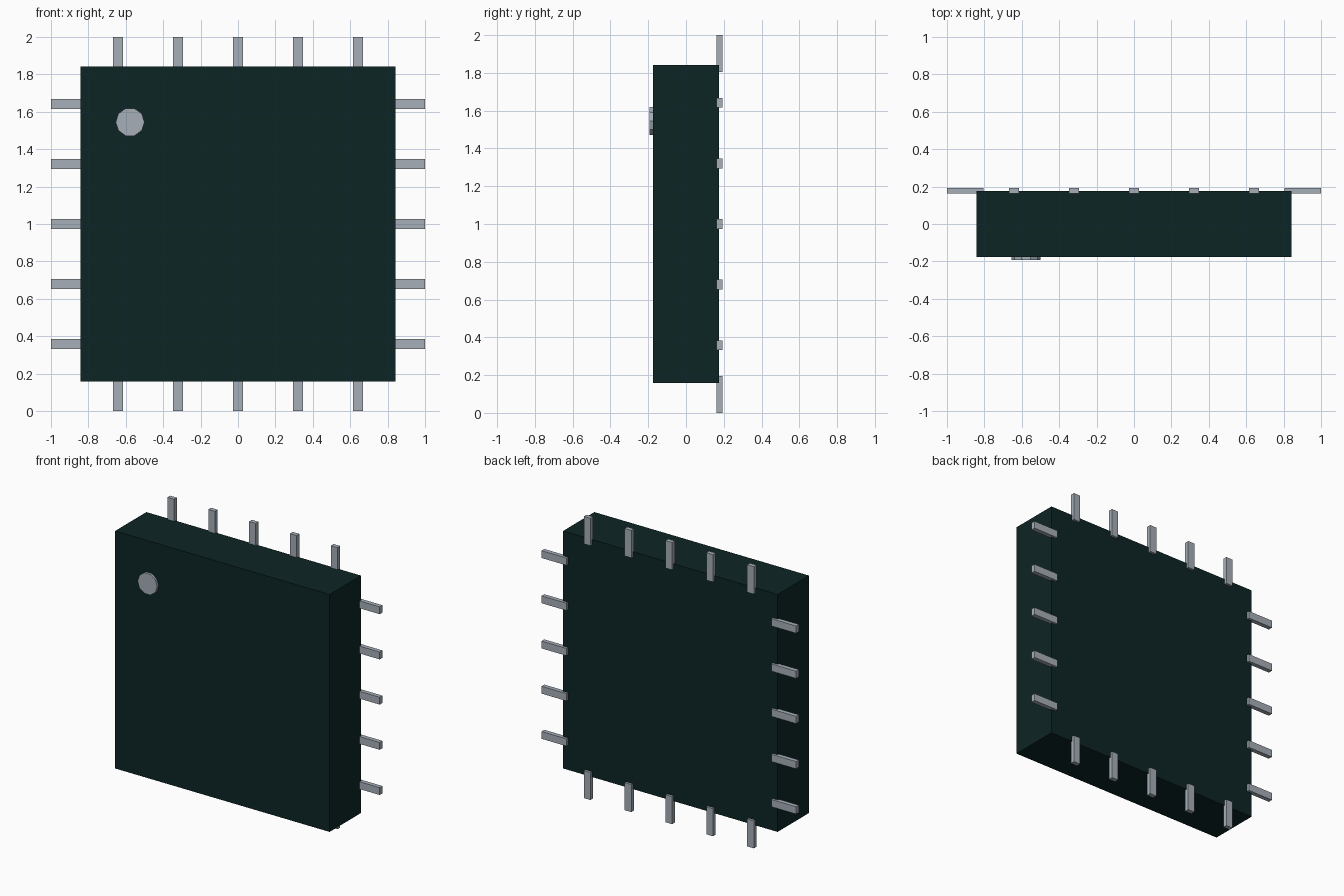
import bpy
import math
from mathutils import Vector

if "Cube" in bpy.data.objects:
    bpy.data.objects.remove(bpy.data.objects["Cube"], do_unlink=True)


def make_material(name, colour):
    mat = bpy.data.materials.new(name)
    mat.use_nodes = True
    mat.diffuse_color = colour
    mat.node_tree.nodes["Principled BSDF"].inputs["Base Color"].default_value = colour
    return mat


casing_colour = make_material("dark green casing", (0.004, 0.018, 0.018, 1))
metal_colour = make_material("pale grey metal", (0.38, 0.43, 0.48, 1))


def box(name, low, high, mat):
    low, high = Vector(low), Vector(high)
    bpy.ops.mesh.primitive_cube_add(size=1, location=(low + high) / 2)
    obj = bpy.context.object
    obj.name = name
    obj.scale = high - low
    bpy.ops.object.transform_apply(location=False, rotation=False, scale=True)
    obj.data.materials.append(mat)
    return obj


# Square casing
MID = 1.0
HALF = 0.843
DEPTH = 0.176
box("casing", (-HALF, -DEPTH, MID - HALF), (HALF, DEPTH, MID + HALF), casing_colour)

# Five pins on each of the four edges, flush with the back
PIN_IN, PIN_OUT = 0.805, 1.0
PIN_FRONT, PIN_BACK = 0.162, 0.193
PIN_HALF = 0.026
PITCH = 0.321
for i in range(5):
    c = (i - 2) * PITCH
    a, b = c - PIN_HALF, c + PIN_HALF
    for side, edge in ((1, "left"), (-1, "right")):
        inner, outer = sorted((side * PIN_IN, side * PIN_OUT))
        box(f"{edge}_pin_{i + 1}", (inner, PIN_FRONT, MID + a),
            (outer, PIN_BACK, MID + b), metal_colour)
    for side, edge in ((1, "top"), (-1, "bottom")):
        inner, outer = sorted((side * PIN_IN, side * PIN_OUT))
        box(f"{edge}_pin_{i + 1}", (a, PIN_FRONT, MID + inner),
            (b, PIN_BACK, MID + outer), metal_colour)

# Round orientation mark on the front, with a corner pointing sideways
bpy.ops.mesh.primitive_cylinder_add(
    vertices=10, radius=0.077, depth=0.033,
    location=(-0.577, -0.1765, 1.545),
    rotation=(math.pi / 2, math.pi / 2, 0))
mark = bpy.context.object
mark.name = "orientation_mark"
# Turn the ring so that its top and bottom edges are flat
mark.rotation_euler = (math.pi / 2, math.radians(18), 0)
bpy.ops.object.transform_apply(location=False, rotation=True, scale=False)
mark.data.materials.append(metal_colour)
